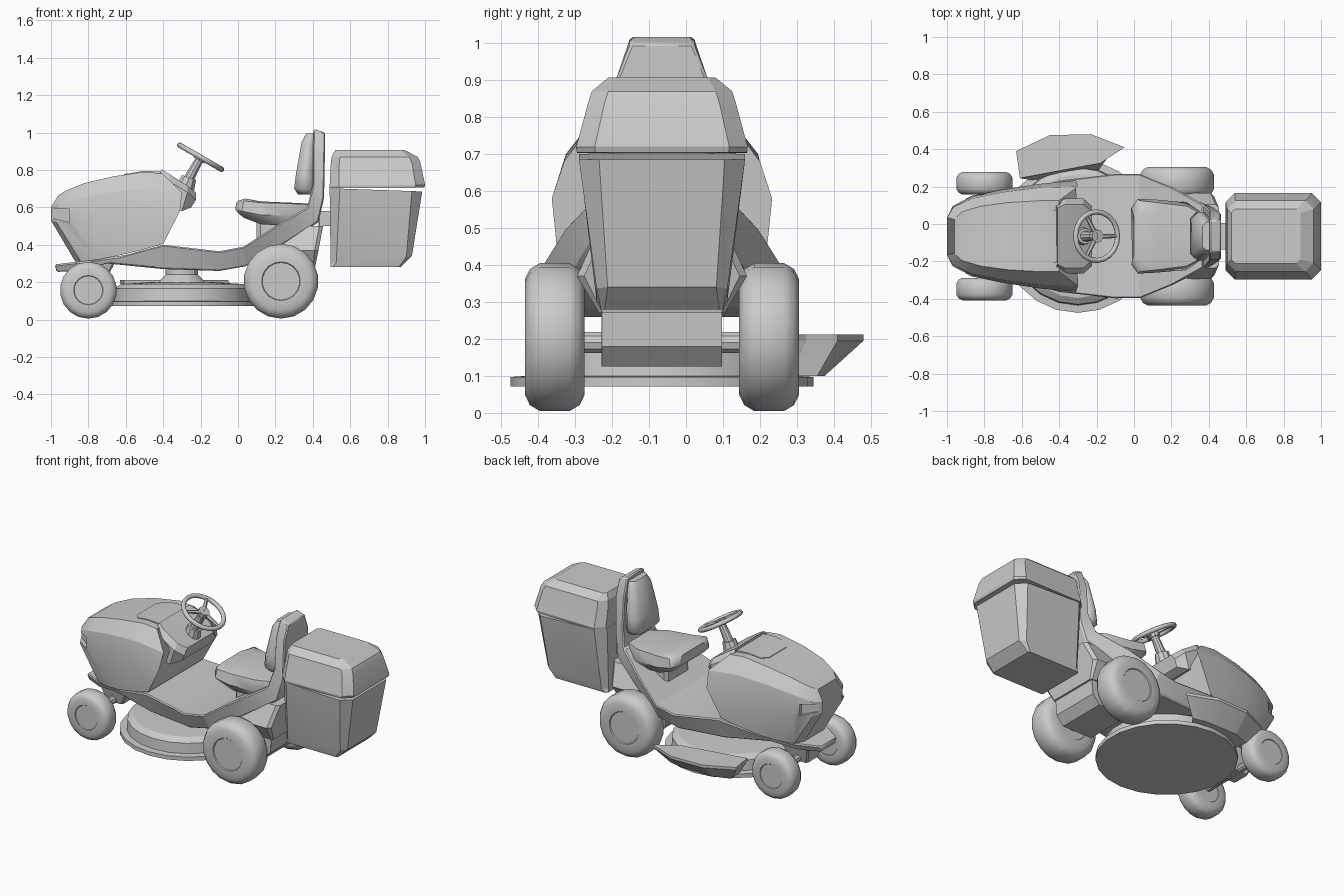
import bpy, bmesh, math
from mathutils import Vector, Matrix

cube = bpy.data.objects.get("Cube")
if cube:
    bpy.data.objects.remove(cube, do_unlink=True)

YC = -0.065  # centre plane of the machine

grey = bpy.data.materials.new("plain_grey")
grey.use_nodes = True
grey.diffuse_color = (0.6, 0.6, 0.6, 1)
grey.node_tree.nodes["Principled BSDF"].inputs["Base Color"].default_value = grey.diffuse_color


def finish(obj, name, angle=30, bevel=0, segments=2):
    obj.name = name
    obj.data.materials.append(grey)
    if bevel:
        mod = obj.modifiers.new("soft_edges", "BEVEL")
        mod.width, mod.segments, mod.limit_method = bevel, segments, "ANGLE"
        mod.angle_limit = math.radians(25)
    bpy.ops.object.select_all(action="DESELECT")
    obj.select_set(True)
    bpy.context.view_layer.objects.active = obj
    if angle:
        bpy.ops.object.shade_smooth_by_angle(angle=math.radians(angle))
    return obj


def loft(name, rings, closed=False, **style):
    """Skin equal-length rings of points; y is measured from the centre plane."""
    bm = bmesh.new()
    loops = [[bm.verts.new((x, y + YC, z)) for x, y, z in ring] for ring in rings]
    pairs = list(zip(loops, loops[1:]))
    if closed:
        pairs.append((loops[-1], loops[0]))
    else:
        bm.faces.new(loops[0])
        bm.faces.new(loops[-1])
    for a, b in pairs:
        for i in range(len(a)):
            j = (i + 1) % len(a)
            bm.faces.new((a[i], a[j], b[j], b[i]))
    bmesh.ops.recalc_face_normals(bm, faces=bm.faces)
    mesh = bpy.data.meshes.new(name)
    bm.to_mesh(mesh)
    bm.free()
    obj = bpy.data.objects.new(name, mesh)
    bpy.context.collection.objects.link(obj)
    return finish(obj, name, **style)


def rail_loft(name, rails, **style):
    """Lengthwise rails of (x, half width, z), mirrored across the centre plane."""
    rings = []
    for station in zip(*rails):
        mirrored = [(x, -y, z) for x, y, z in reversed(station)]
        rings.append(list(station) + mirrored)
    return loft(name, rings, **style)


def octagon(x0, x1, half, cut, z0, z1=None):
    """Rectangle with clipped corners; z may slope from x0 to x1."""
    z1 = z0 if z1 is None else z1
    pts = [(x0, half - cut), (x0 + cut, half), (x1 - cut, half), (x1, half - cut)]
    pts += [(x, -y) for x, y in reversed(pts)]
    return [(x, y, z0 + (z1 - z0) * (x - x0) / (x1 - x0)) for x, y in pts]


def lathe(name, profile, centre, axis="Z", sides=18, **style):
    """Turn (radius, height) pairs about an axis through centre."""
    rot = Matrix.Rotation(math.pi / 2, 3, "X") if axis == "Y" else Matrix.Identity(3)
    rings = []
    for r, h in profile:
        ring = []
        for i in range(sides):
            a = math.tau * (i + 0.5) / sides
            ring.append(rot @ Vector((r * math.cos(a), r * math.sin(a), h)) + Vector(centre))
        rings.append(ring)
    return loft(name, rings, **style)


def rod(name, start, end, radius, end_radius=None, sides=10):
    a, b = Vector(start), Vector(end)
    turn = (b - a).to_track_quat("Z", "Y")
    rings = []
    for p, r in ((a, radius), (b, end_radius or radius)):
        rings.append([p + turn @ Vector((r * math.cos(math.tau * i / sides),
                                         r * math.sin(math.tau * i / sides), 0)) for i in range(sides)])
    return loft(name, rings)


# Wheels with rounded tyres and shallow hubs
def wheel(name, x, y, r, half):
    side = [(0.5 * r, 0.93 * half), (0.52 * r, half), (0.78 * r, half),
            (0.92 * r, 0.83 * half), (r, 0.5 * half)]
    profile = side + [(q, -h) for q, h in reversed(side)]
    lathe(name, profile, (x, y, r + 0.005), "Y", angle=40)


for label, s in (("left", 1), ("right", -1)):
    wheel("front_wheel_" + label, -0.8, s * 0.283, 0.152, 0.06)
    wheel("rear_wheel_" + label, 0.23, s * 0.29, 0.2, 0.081)
rod("front_axle", (-0.8, -0.28, 0.17), (-0.8, 0.28, 0.17), 0.025)
rod("rear_axle", (0.23, -0.28, 0.19), (0.23, 0.28, 0.19), 0.03)
loft("front_axle_mount", [octagon(-0.86, -0.74, 0.06, 0.01, 0.15), octagon(-0.9, -0.66, 0.1, 0.01, 0.3)])
loft("gearbox", [octagon(0.13, 0.34, 0.163, 0.001, 0.125), octagon(0.08, 0.39, 0.163, 0.001, 0.18),
                 octagon(0.08, 0.4, 0.163, 0.001, 0.3)])
loft("rear_body", [octagon(0.05, 0.41, 0.17, 0.01, 0.27), octagon(0.08, 0.43, 0.23, 0.02, 0.37),
                   octagon(0.2, 0.455, 0.17, 0.02, 0.5)])

# Chassis: nose lip, foot platform and rising seat support in one skin
rail_loft("chassis", [
    [(-.97, .07, .255), (-.85, .13, .26), (-.7, .2, .3), (-.4, .26, .27), (-.1, .29, .26), (.04, .28, .285),
     (.25, .22, .41), (.43, .15, .52), (.46, .13, .65), (.465, .125, .9), (.465, .085, 1.0)],
    [(-.98, .08, .295), (-.85, .16, .31), (-.6, .24, .345), (-.4, .3, .4), (-.1, .335, .365), (.03, .335, .39),
     (.2, .265, .5), (.37, .17, .6), (.4, .14, .72), (.4, .125, .9), (.405, .085, 1.02)],
], angle=20, bevel=0.008, segments=1)

# Hood: bottom, belt, shoulder and crown rails
hood = rail_loft("hood", [
    [(-.87, .1, .31), (-.84, .16, .31), (-.75, .2, .32), (-.65, .235, .34), (-.52, .26, .37), (-.4, .28, .405)],
    [(-1, .1, .53), (-.97, .16, .52), (-.87, .215, .53), (-.7, .25, .55), (-.5, .28, .56), (-.31, .298, .58)],
    [(-1, .1, .6), (-.965, .155, .61), (-.87, .2, .645), (-.7, .235, .68), (-.5, .26, .7), (-.3, .265, .68)],
    [(-.96, .09, .665), (-.92, .13, .69), (-.82, .16, .73), (-.67, .18, .765), (-.5, .19, .79), (-.4, .19, .78)],
], angle=25)


def cut(target, cutter):
    cutter.hide_render = True
    cutter.hide_set(True)
    mod = target.modifiers.new("cut", "BOOLEAN")
    mod.object, mod.solver = cutter, "EXACT"


# Headlight slots and the raised panel on the hood
for label, s in (("left", 1), ("right", -1)):
    slot = [[(x, s * y, z) for x, y, z in
             ((-1.02, near, 0.55), (-0.9, far, 0.52), (-0.9, far, 0.59), (-1.02, near, 0.59))]
            for near, far in ((0.1, 0.17), (0.2, 0.27))]
    cut(hood, loft("headlight_cutter_" + label, slot, angle=0))
rail_loft("hood_panel", [
    [(-.61, .09, .755), (-.58, .13, .76), (-.5, .14, .77), (-.41, .14, .765)],
    [(-.61, .09, .778), (-.58, .13, .782), (-.5, .14, .795), (-.41, .14, .79)],
])

# Dashboard and steering
rail_loft("dashboard", [
    [(-.41, .17, .62), (-.36, .2, .6), (-.3, .2, .58), (-.25, .15, .6)],
    [(-.42, .17, .77), (-.37, .2, .74), (-.27, .2, .68), (-.225, .16, .64)],
    [(-.41, .15, .803), (-.37, .17, .78), (-.27, .17, .715), (-.225, .13, .68)],
], angle=20)
hub = Vector((-0.2, 0, 0.868))
tilt = Matrix.Rotation(math.radians(30), 3, "Y")
rod("steering_boot", (-0.3, 0, 0.65), (-0.262, 0, 0.76), 0.06, 0.042)
rod("steering_column", (-0.27, 0, 0.74), hub, 0.03, 0.022)
rod("steering_hub", hub - tilt @ Vector((0, 0, 0.02)), hub + tilt @ Vector((0, 0, 0.012)), 0.035)
for i in range(3):
    a = math.tau * i / 3
    rod("steering_spoke", hub, hub + tilt @ Vector((0.13 * math.cos(a), 0.13 * math.sin(a), 0)), 0.014, 0.01, 6)
bpy.ops.mesh.primitive_torus_add(major_segments=20, minor_segments=8, major_radius=0.13, minor_radius=0.014,
                                 location=hub + Vector((0, YC, 0)), rotation=(0, math.radians(30), 0))
finish(bpy.context.object, "steering_rim", 60)

# Seat cushion, backrest and their base
rail_loft("seat_cushion", [
    [(0, .12, .57), (.03, .16, .545), (.12, .16, .51), (.28, .14, .5), (.38, .1, .51)],
    [(-.015, .15, .59), (.02, .2, .58), (.12, .195, .56), (.28, .18, .555), (.38, .12, .56)],
    [(-.01, .14, .62), (.03, .19, .635), (.12, .18, .625), (.28, .16, .62), (.38, .11, .615)],
    [(0, .1, .635), (.04, .13, .647), (.12, .12, .632), (.28, .11, .625), (.38, .08, .62)],
], angle=50)
loft("backrest", [octagon(0.32, 0.41, 0.1, 0.03, 0.67), octagon(0.3, 0.41, 0.13, 0.035, 0.7),
                  octagon(0.31, 0.41, 0.13, 0.035, 0.78), octagon(0.34, 0.42, 0.1, 0.03, 0.95),
                  octagon(0.365, 0.42, 0.075, 0.02, 0.995)], angle=50)
loft("seat_base", [octagon(0.1, 0.4, 0.12, 0.02, 0.38), octagon(0.1, 0.4, 0.12, 0.02, 0.52)])

# Grass collector: tapered bin and domed lid, with a gap that opens to the rear
loft("collector_bin", [octagon(0.495, 0.87, 0.165, 0.01, 0.28), octagon(0.495, 0.93, 0.177, 0.03, 0.3, 0.34),
                       octagon(0.49, 0.985, 0.225, 0.055, 0.702, 0.685)], angle=15)
loft("collector_lid", [octagon(0.49, 0.995, 0.23, 0.05, 0.703, 0.705), octagon(0.49, 1, 0.232, 0.05, 0.715, 0.72),
                       octagon(0.495, 0.975, 0.2, 0.045, 0.82, 0.84), octagon(0.5, 0.96, 0.19, 0.045, 0.87),
                       octagon(0.52, 0.89, 0.145, 0.02, 0.907)], angle=15)
loft("collector_mount", [octagon(0.43, 0.5, 0.07, 0.005, 0.5), octagon(0.43, 0.5, 0.07, 0.005, 0.58)])

# Mower deck with skirt, spindle cover and side chute
lathe("deck", [(0.41, 0.072), (0.41, 0.097), (0.37, 0.1), (0.365, 0.165), (0.33, 0.19), (0.17, 0.2)],
      (-0.3, 0, 0), sides=22, angle=25)
lathe("spindle_cover", [(0.14, 0.19), (0.09, 0.24), (0.09, 0.29)], (-0.3, 0, 0), sides=12)
outer = [(-.63, .455), (-.45, .54), (-.23, .545), (-.05, .475), (-.18, .39), (-.61, .31)]
inner = [(-.56, .4), (-.45, .44), (-.23, .44), (-.14, .42), (-.2, .34), (-.55, .3)]
loft("discharge_chute", [[(x, y, z) for x, y in shape]
                         for shape, z in ((inner, 0.1), (outer, 0.195), (outer, 0.212))], angle=15)
